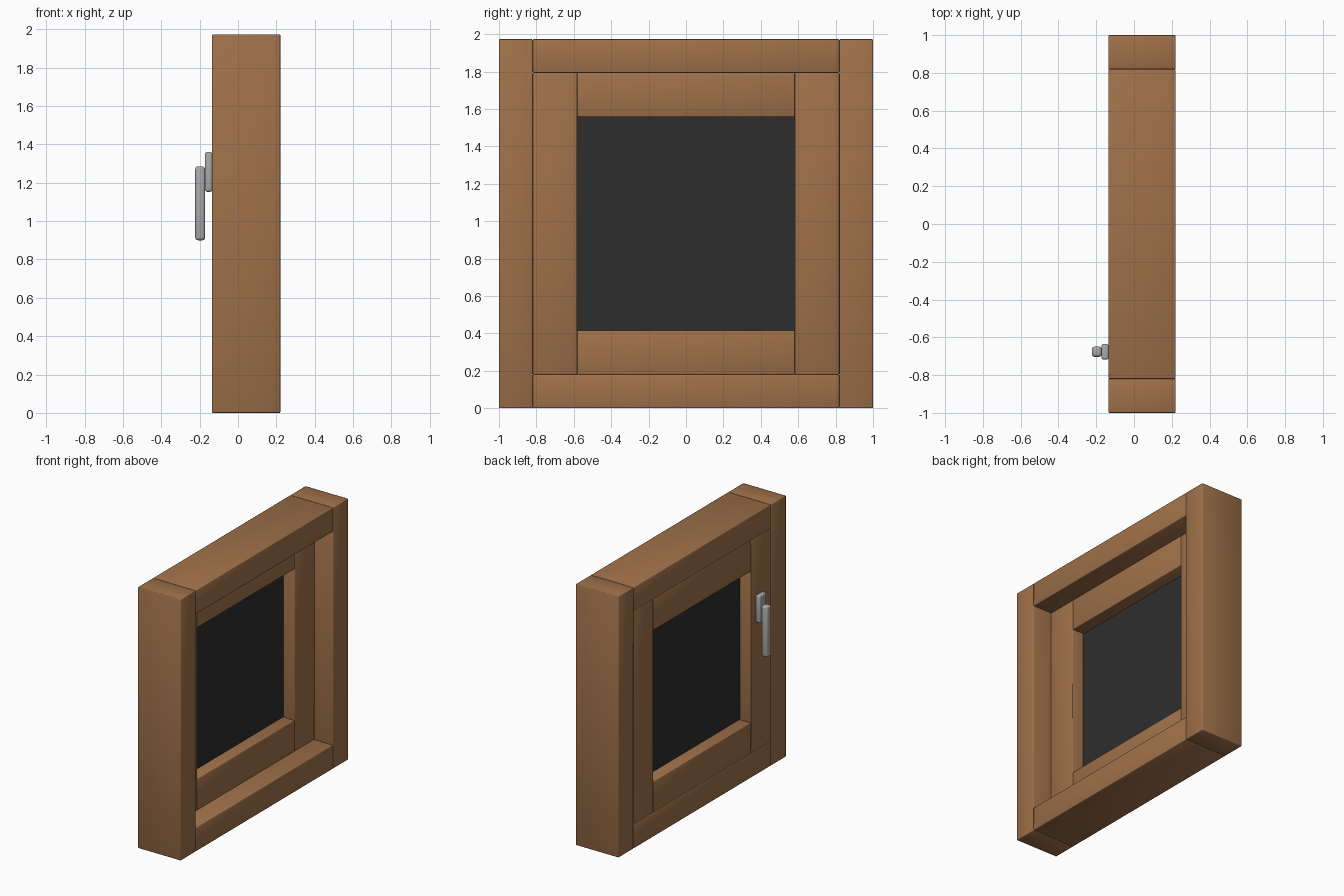
import bpy
import bmesh
from mathutils import Vector

if "Cube" in bpy.data.objects:
    bpy.data.objects.remove(bpy.data.objects["Cube"])


def material(name, rgb):
    m = bpy.data.materials.new(name)
    m.diffuse_color = (*rgb, 1.0)
    m.use_nodes = True
    m.node_tree.nodes["Principled BSDF"].inputs["Base Color"].default_value = m.diffuse_color
    return m


WOOD = material("brown wood", (0.35, 0.165, 0.068))
GLASS = material("dark glass", (0.027, 0.027, 0.027))
METAL = material("grey metal", (0.40, 0.40, 0.41))


def box(name, x, y, z, mat, bevel=0.0, segments=2):
    """Bevelled box from (min, max) ranges on each axis."""
    bm = bmesh.new()
    bmesh.ops.create_cube(bm, size=1.0)
    lo = Vector((x[0], y[0], z[0]))
    hi = Vector((x[1], y[1], z[1]))
    for v in bm.verts:
        v.co = Vector([(lo[i] + hi[i]) / 2 + v.co[i] * (hi[i] - lo[i]) for i in range(3)])
    if bevel:
        bmesh.ops.bevel(bm, geom=bm.edges[:], offset=bevel, segments=segments,
                        profile=0.5, affect='EDGES')
    mesh = bpy.data.meshes.new(name)
    bm.to_mesh(mesh)
    bm.free()
    mesh.materials.append(mat)
    ob = bpy.data.objects.new(name, mesh)
    bpy.context.collection.objects.link(ob)
    if bevel:
        bpy.ops.object.select_all(action='DESELECT')
        ob.select_set(True)
        bpy.context.view_layer.objects.active = ob
        bpy.ops.object.shade_smooth_by_angle(angle=0.85)
    return ob


def frame(label, x, half, z, width_y, width_z, bevel):
    """Two full-height stiles with two rails fitted between them."""
    inner = half - width_y
    box(label + "_stile_near", x, (-half, -inner), z, WOOD, bevel)
    box(label + "_stile_far", x, (inner, half), z, WOOD, bevel)
    box(label + "_rail_bottom", x, (-inner, inner), (z[0], z[0] + width_z), WOOD, bevel)
    box(label + "_rail_top", x, (-inner, inner), (z[1] - width_z, z[1]), WOOD, bevel)


# Outer fixed frame
frame("outer_frame", (-0.136, 0.221), 1.0, (0.0, 1.973), 0.18, 0.18, 0.005)

# Opening sash, nearly flush on the handle side and recessed on the other
frame("sash", (-0.135, 0.066), 0.82, (0.18, 1.793), 0.238, 0.236, 0.005)

# Glass pane
box("glass_pane", (-0.042, -0.029), (-0.59, 0.59), (0.405, 1.568), GLASS)

# Handle: back plate and lever
box("handle_plate", (-0.172, -0.134), (-0.718, -0.635), (1.153, 1.36), METAL, 0.011, 3)
box("handle_lever", (-0.223, -0.171), (-0.704, -0.649), (0.90, 1.286), METAL, 0.016, 3)
